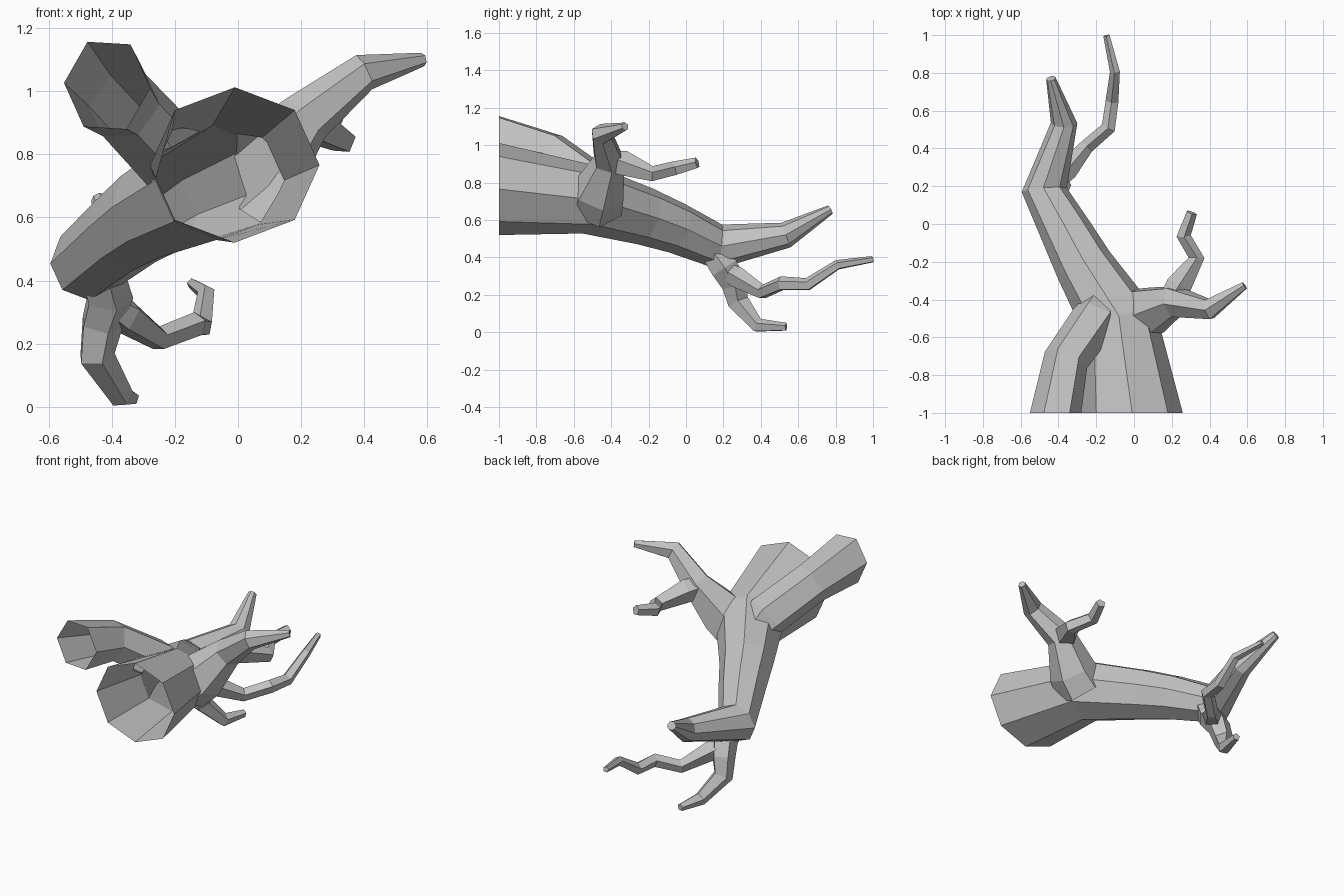
import bpy, bmesh, math
from mathutils import Vector

old = bpy.data.objects.get("Cube")
if old:
    bpy.data.objects.remove(old, do_unlink=True)

grey = bpy.data.materials.new("bark_grey")
grey.use_nodes = True
colour = (0.54, 0.54, 0.54, 1)
grey.diffuse_color = colour
grey.node_tree.nodes["Principled BSDF"].inputs["Base Color"].default_value = colour


def tube(name, path, sides, first=None, phase=0.0):
    """Closed faceted tube through (x, y, z, radius[, widening]) stations."""
    pts = [Vector(p[:3]) for p in path]
    steps = [(b - a).normalized() for a, b in zip(pts, pts[1:])]
    dirs = [first or steps[0]]
    dirs += [(a + b).normalized() for a, b in zip(steps, steps[1:])] + [steps[-1]]
    up = Vector((0, 0, 1))
    up = (up - dirs[0] * up.dot(dirs[0])).normalized()
    bm = bmesh.new()
    rings = []
    for i, (p, d) in enumerate(zip(pts, dirs)):
        if i:
            up = dirs[i - 1].rotation_difference(d) @ up
        wide = path[i][4] if len(path[i]) > 4 else 1
        side = d.cross(up) * wide
        ring = []
        for k in range(sides):
            a = math.tau * (k + phase) / sides
            ring.append(bm.verts.new(p + path[i][3] * (up * math.cos(a) + side * math.sin(a))))
        rings.append(ring)
    for r, s in zip(rings, rings[1:]):
        for k in range(sides):
            n = (k + 1) % sides
            bm.faces.new((r[k], r[n], s[n], s[k]))
    bm.faces.new(rings[0])
    bm.faces.new(rings[-1])
    bmesh.ops.recalc_face_normals(bm, faces=bm.faces)
    mesh = bpy.data.meshes.new(name)
    bm.to_mesh(mesh)
    bm.free()
    mesh.materials.append(grey)
    ob = bpy.data.objects.new(name, mesh)
    bpy.context.collection.objects.link(ob)
    return ob


forward = Vector((0, 1, 0))

# Main bough, tapering to the upturned tip
bough = tube("bough", [
    (-0.01, -1, 0.766, 0.246, 1.09), (-0.075, -0.52, 0.71, 0.185, 1.08),
    (-0.265, -0.22, 0.62, 0.155), (-0.355, -0.05, 0.557, 0.137), (-0.475, 0.18, 0.457, 0.12),
    (-0.37, 0.535, 0.52, 0.07), (-0.44, 0.77, 0.655, 0.026)], 8, forward)

parts = [
    # Second thick stem on the right
    tube("second_stem", [
        (-0.415, -1, 1.018, 0.155, 0.88), (-0.36, -0.72, 0.955, 0.12),
        (-0.205, -0.50, 0.79, 0.125), (-0.15, -0.36, 0.68, 0.07)], 6, forward, 0.55),
    # Left limb with flared root
    tube("left_limb", [
        (-0.01, -0.485, 0.685, 0.155), (0.08, -0.465, 0.755, 0.142), (0.215, -0.41, 0.915, 0.088),
        (0.40, -0.45, 1.06, 0.06), (0.585, -0.325, 1.1, 0.022)], 6),
    tube("left_twig", [
        (0.19, -0.40, 0.91, 0.06), (0.235, -0.33, 0.90, 0.072), (0.33, -0.18, 0.845, 0.044),
        (0.262, -0.06, 0.875, 0.04), (0.305, 0.06, 0.905, 0.03)], 5),
    # Lower limb that hangs down and forks
    tube("lower_limb", [
        (-0.435, 0.14, 0.44, 0.07), (-0.41, 0.205, 0.345, 0.078), (-0.435, 0.255, 0.26, 0.07),
        (-0.45, 0.28, 0.16, 0.06), (-0.37, 0.385, 0.035, 0.04),
        (-0.335, 0.535, 0.028, 0.023)], 5),
    tube("lower_twig", [
        (-0.42, 0.21, 0.33, 0.045), (-0.36, 0.28, 0.29, 0.06), (-0.25, 0.41, 0.215, 0.04),
        (-0.135, 0.51, 0.26, 0.04), (-0.115, 0.65, 0.255, 0.036),
        (-0.1, 0.81, 0.36, 0.028), (-0.145, 0.998, 0.39, 0.018)], 5),
]

# Fuse the parts into one shell
bpy.context.view_layer.objects.active = bough
for part in parts:
    mod = bough.modifiers.new("fuse", 'BOOLEAN')
    mod.operation = 'UNION'
    mod.solver = 'EXACT'
    mod.object = part
    bpy.ops.object.modifier_apply(modifier=mod.name)
    bpy.data.objects.remove(part, do_unlink=True)

# Open the two cut ends
bm = bmesh.new()
bm.from_mesh(bough.data)
ends = [f for f in bm.faces if f.calc_center_median().y < -0.995]
bmesh.ops.delete(bm, geom=ends, context='FACES')
bm.to_mesh(bough.data)
bm.free()
bough.name = "branch"
